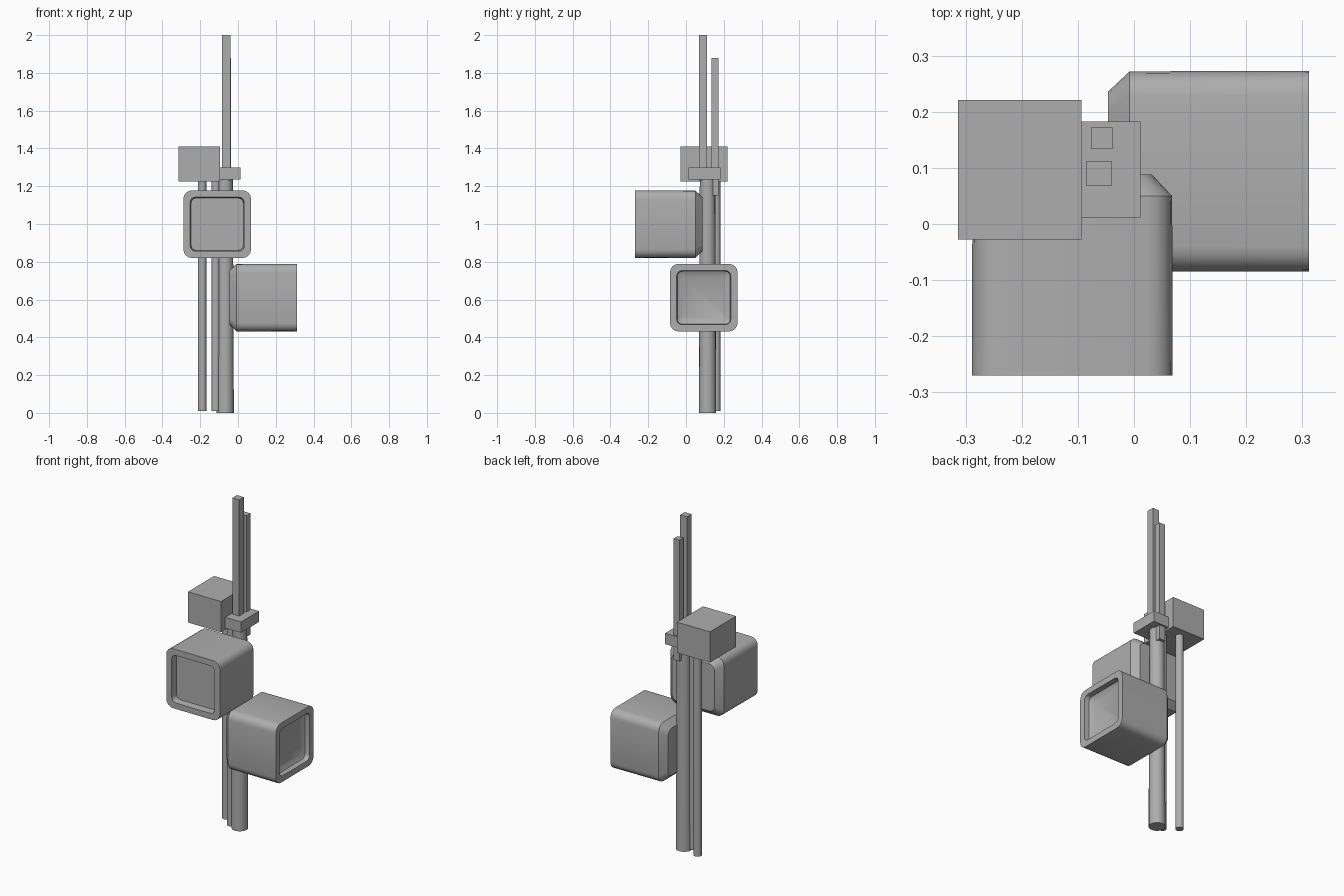
import bpy, bmesh, math
from mathutils import Matrix, Vector

if "Cube" in bpy.data.objects:
    bpy.data.objects.remove(bpy.data.objects["Cube"])

grey = bpy.data.materials.new("plain_grey")
grey.diffuse_color = (0.42, 0.42, 0.42, 1)
grey.use_nodes = True
grey.node_tree.nodes["Principled BSDF"].inputs["Base Color"].default_value = grey.diffuse_color


def finish(name, bm, smooth=False):
    bmesh.ops.recalc_face_normals(bm, faces=bm.faces)
    me = bpy.data.meshes.new(name)
    bm.to_mesh(me)
    bm.free()
    me.materials.append(grey)
    ob = bpy.data.objects.new(name, me)
    bpy.context.collection.objects.link(ob)
    if smooth:
        bpy.ops.object.select_all(action='DESELECT')
        ob.select_set(True)
        bpy.context.view_layer.objects.active = ob
        bpy.ops.object.shade_smooth_by_angle(angle=math.radians(32))
    return ob


def box(name, x, y, z):
    bm = bmesh.new()
    size = Vector((x[1] - x[0], y[1] - y[0], z[1] - z[0]))
    mid = Vector((sum(x), sum(y), sum(z))) / 2
    bmesh.ops.create_cube(bm, size=1, matrix=Matrix.Translation(mid) @ Matrix.Diagonal((*size, 1)))
    return finish(name, bm)


def pipe(name, x, y, z0, z1, r0, r1, sides):
    bm = bmesh.new()
    bmesh.ops.create_cone(bm, cap_ends=True, segments=sides, radius1=r0, radius2=r1, depth=z1 - z0,
                          matrix=Matrix.Translation((x, y, (z0 + z1) / 2)))
    return finish(name, bm, True)


def rounded_square(half, r, y, segs=4):
    pts = []
    for k, (sx, sz) in enumerate([(1, 1), (-1, 1), (-1, -1), (1, -1)]):
        for i in range(segs + 1):
            a = math.pi / 2 * (k + i / segs)
            pts.append((sx * (half - r) + r * math.cos(a), y, sz * (half - r) + r * math.sin(a)))
    return pts


def housing(name, loc, turn, recess):
    # loft: recessed screen -> rim -> body -> tapered back
    specs = recess + [(0.143, 0.028, 0), (0.179, 0.045, 0),
                      (0.178, 0.045, 0.32), (0.142, 0.035, 0.358)]
    bm = bmesh.new()
    rings = [[bm.verts.new(p) for p in rounded_square(*s)] for s in specs]
    for a, b in zip(rings, rings[1:]):
        n = len(a)
        for i in range(n):
            j = (i + 1) % n
            bm.faces.new((a[i], a[j], b[j], b[i]))
    bm.faces.new(rings[0])
    bm.faces.new(rings[-1])
    bmesh.ops.transform(bm, verts=bm.verts, matrix=Matrix.Translation(loc) @ Matrix.Rotation(turn, 4, 'Z'))
    return finish(name, bm, True)


# poles and conduits
pipe("main_pole", -0.068, 0.114, 0, 1.25, 0.046, 0.041, 16)
pipe("outer_conduit", -0.19, 0.16, 0.01, 1.30, 0.023, 0.023, 12)
pipe("inner_conduit", -0.117, 0.102, 0.01, 1.36, 0.023, 0.023, 12)

# square posts, clamp and control box
box("tall_post", (-0.085, -0.04), (0.068, 0.112), (1.23, 2.0))
box("short_post", (-0.077, -0.038), (0.134, 0.172), (1.15, 1.88))
box("clamp_block", (-0.10, 0.012), (0.012, 0.183), (1.235, 1.30))
box("control_box", (-0.314, -0.094), (-0.028, 0.221), (1.225, 1.41))

# signal housings
housing("front_signal_housing", (-0.110, -0.27, 0.999), 0, [(0.138, 0.026, 0.04)])
housing("side_signal_housing", (0.312, 0.094, 0.61), math.pi / 2,
        [(0.115, 0.025, 0.045), (0.140, 0.027, 0.03)])
